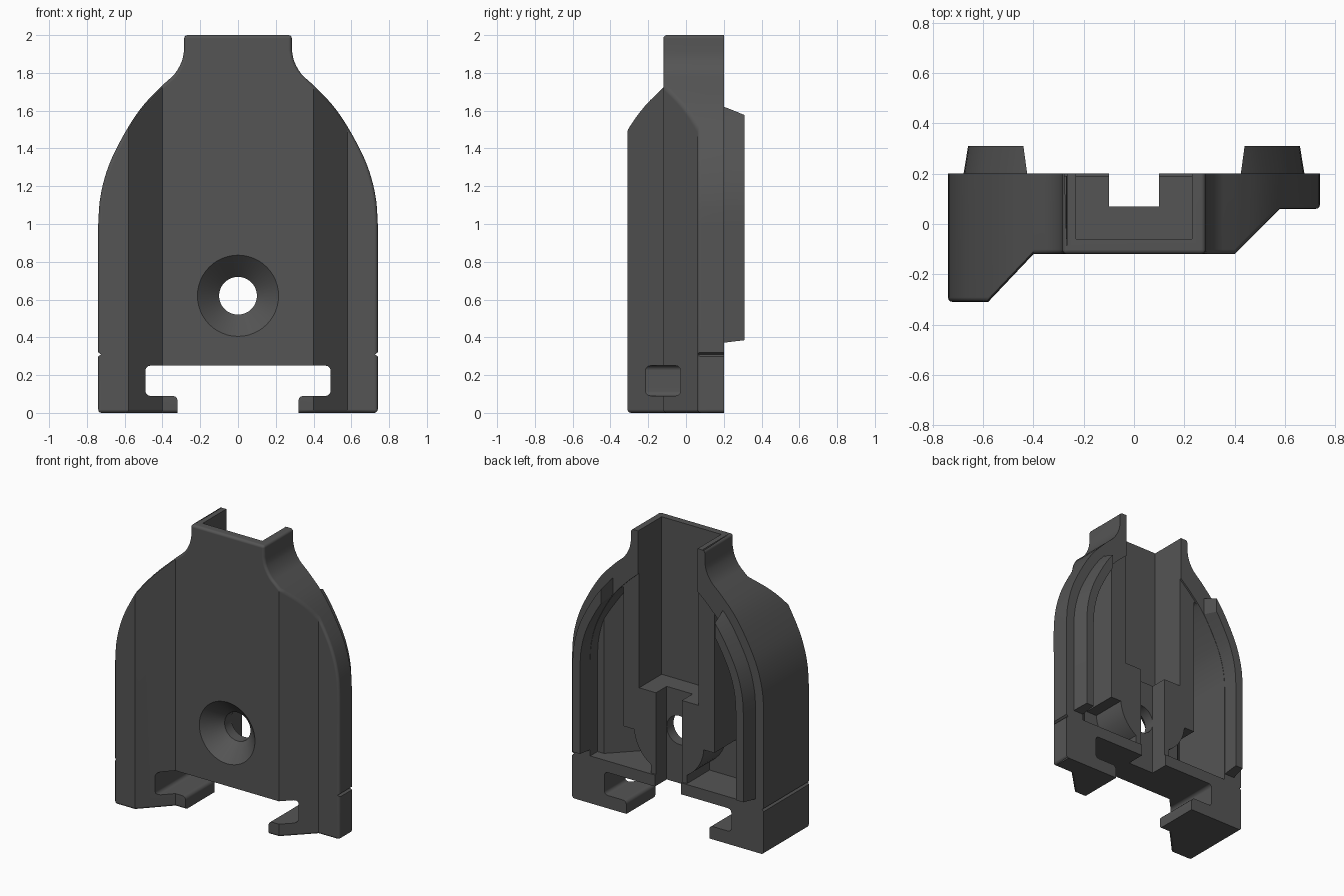
import bpy, bmesh, math
from mathutils import Vector

if "Cube" in bpy.data.objects:
    bpy.data.objects.remove(bpy.data.objects["Cube"])

dark = bpy.data.materials.new('dark_plastic')
dark.diffuse_color = (.09, .09, .09, 1)
dark.use_nodes = True
dark.node_tree.nodes["Principled BSDF"].inputs["Base Color"].default_value = dark.diffuse_color


def activate(ob):
    bpy.ops.object.select_all(action='DESELECT')
    bpy.context.view_layer.objects.active = ob
    ob.select_set(True)


def finish(name, bm):
    bmesh.ops.recalc_face_normals(bm, faces=bm.faces)
    me = bpy.data.meshes.new(name)
    bm.to_mesh(me)
    bm.free()
    me.materials.append(dark)
    ob = bpy.data.objects.new(name, me)
    bpy.context.collection.objects.link(ob)
    return ob


def prism(name, pts, axis, lo, hi):
    """Extrude a profile: axis 'y' takes (x, z) points, axis 'z' takes (x, y)."""
    bm = bmesh.new()
    vs = [bm.verts.new((a, lo, b) if axis == 'y' else (a, b, lo)) for a, b in pts]
    f = bm.faces.new(vs)
    ext = bmesh.ops.extrude_face_region(bm, geom=[f])['geom']
    d = Vector((0, hi - lo, 0)) if axis == 'y' else Vector((0, 0, hi - lo))
    bmesh.ops.translate(bm, vec=d, verts=[v for v in ext if isinstance(v, bmesh.types.BMVert)])
    return finish(name, bm)


def box(name, x0, x1, y0, y1, z0, z1):
    return prism(name, [(x0, y0), (x1, y0), (x1, y1), (x0, y1)], 'z', z0, z1)


def cone(name, r0, r1, y0, y1, z):
    """Round cutter along y."""
    bpy.ops.mesh.primitive_cone_add(vertices=48, radius1=r0, radius2=r1, depth=y1 - y0,
                                    location=(0, (y0 + y1) / 2, z), rotation=(-math.pi / 2, 0, 0))
    ob = bpy.context.object
    ob.name = name
    ob.data.materials.append(dark)
    return ob


def boolean(ob, tool, op='DIFFERENCE'):
    activate(ob)
    m = ob.modifiers.new('bool', 'BOOLEAN')
    m.operation, m.object, m.solver = op, tool, 'EXACT'
    bpy.ops.object.modifier_apply(modifier=m.name)
    bpy.data.objects.remove(tool)


def bevel(ob, width, seg=3, angle=50):
    """Merge tiny boolean edges, then round the sharp ones."""
    bm = bmesh.new()
    bm.from_mesh(ob.data)
    bmesh.ops.remove_doubles(bm, verts=bm.verts, dist=.008)
    bmesh.ops.dissolve_limit(bm, angle_limit=math.radians(.5), verts=bm.verts, edges=bm.edges)
    bm.to_mesh(ob.data)
    bm.free()
    activate(ob)
    m = ob.modifiers.new('bevel', 'BEVEL')
    m.width, m.segments, m.angle_limit = width, seg, math.radians(angle)
    m.use_clamp_overlap = False
    bpy.ops.object.modifier_apply(modifier=m.name)


def shade(ob):
    activate(ob)
    bpy.ops.object.shade_smooth_by_angle(angle=math.radians(32))
    m = ob.modifiers.new('flat_faces', 'WEIGHTED_NORMAL')
    m.keep_sharp = True


def smooth_path(keys, n=6):
    """Catmull-Rom through the key points."""
    P = [Vector(k) for k in keys]
    P = [2 * P[0] - P[1]] + P + [2 * P[-1] - P[-2]]
    out = []
    for a, b, c, d in zip(P, P[1:], P[2:], P[3:]):
        for i in range(n):
            t = i / n
            out.append(0.5 * (2 * b + (c - a) * t + (2 * a - 5 * b + 4 * c - d) * t * t
                              + (3 * b - a - 3 * c + d) * t ** 3))
    return out + [P[-2]]


def inset(path, dist):
    out = []
    for i, p in enumerate(path):
        t = (path[min(i + 1, len(path) - 1)] - path[max(i - 1, 0)]).normalized()
        out.append(p + Vector((-t.y, t.x)) * dist)
    return out


# Right half of the front outline
arch = smooth_path([(.74, 1.0), (.732, 1.12), (.707, 1.24), (.663, 1.36), (.58, 1.515),
                    (.50, 1.63), (.40, 1.735)], 4)
neck = smooth_path([(.40, 1.735), (.335, 1.795), (.298, 1.86), (.285, 1.92)], 3)[1:]
half = [Vector((.74, 0))] + arch + neck + [Vector((.285, 2))]
outline = [tuple(p) for p in half] + [(-p.x, p.y) for p in reversed(half)]

# Body: stepped front section cut to the arched outline
front = [(-.58, -.31), (-.40, -.12), (.40, -.12), (.58, .06)]
section = [(-.8, -.31)] + front + [(.8, .06), (.8, .4), (-.8, .4)]
body = prism('holder_body', outline, 'y', -.6, .35)
boolean(body, prism('section', section, 'z', -.1, 2.1), 'INTERSECT')
bevel(body, .018)
boolean(body, box('back_trim', -1, 1, .2, .6, -.1, 2.1))

# Side pockets with a slightly recessed face between them
base = [Vector((.74, .33))] + arch
inner = inset(base, .14)
inner[0] = Vector((.60, .33))
floor = [(-.8, -.25), (-.60, -.25), (-.42, -.06), (.37, -.06), (.55, .12), (.8, .12),
         (.8, .4), (-.8, .4)]
for s in (-1, 1):
    pts = [(0, .33)] + [(s * p.x, p.y) for p in inner] + [(s * .2, 1.725), (0, 1.725)]
    boolean(body, prism('recess', pts, 'y', .188, .4))
    edge = [p for p in inner if p.x > .36]
    pts = [(s * .35, .33)] + [(s * p.x, p.y) for p in edge] + [(s * .35, edge[-1].y + .01)]
    pocket = prism('pocket', pts, 'y', -.5, .4)
    boolean(pocket, prism('pocket_floor', floor, 'z', 0, 2), 'INTERSECT')
    boolean(body, pocket)
    # Lower pocket curving around the screw boss
    low = box('low_pocket', min(s * .14, s * .36), max(s * .14, s * .36), -.06, .4, .33, .60)
    boolean(low, cone('boss', .27, .27, -.5, .5, .62))
    boolean(body, low)
    # Small side groove
    boolean(body, prism('groove', [(s * .725, .31), (s * .76, .335), (s * .76, .285)],
                        'y', -.5, .4))

# Central channel and narrow slot below it
boolean(body, box('channel', -.23, .23, -.06, .4, .9, 2.1))
boolean(body, box('slot', -.10, .10, .07, .4, -.1, 1.0))

# Countersunk screw hole
boolean(body, cone('hole', .1, .1, -.5, .5, .62))
boolean(body, cone('countersink', .235, .1, -.14, -.005, .62))

# T-shaped opening at the bottom that leaves two hooks
tee = [(.32, -.1), (.32, .09), (.49, .09), (.49, .25)]
opening = prism('opening', tee + [(-x, z) for x, z in reversed(tee)], 'y', -.6, .6)
bevel(opening, .025)
boolean(body, opening)
shade(body)

# Raised curved ridges on the back, cut off upright at the top end
rail = [Vector((.74, .37)), Vector((.74, .70))] + arch
lines = [(inset(rail, d), y) for d, y in ((.138, .187), (.138, .31), (.08, .31), (.06, .187))]
for s, name in ((-1, 'ridge_left'), (1, 'ridge_right')):
    bm = bmesh.new()
    rings = [[bm.verts.new((s * l[i].x, y, l[i].y)) for l, y in lines]
             for i in range(len(rail))]
    for v in rings[0][1:3]:
        v.co.z = .385
    for a, b in zip(rings, rings[1:]):
        for k in range(4):
            bm.faces.new((a[k], a[(k + 1) % 4], b[(k + 1) % 4], b[k]))
    bm.faces.new(rings[0])
    bm.faces.new(rings[-1])
    bmesh.ops.bisect_plane(bm, geom=bm.verts[:] + bm.edges[:] + bm.faces[:],
                           plane_co=(s * .425, .2, 0), plane_no=(-s * .11, .015, 0),
                           clear_outer=True)
    bmesh.ops.holes_fill(bm, edges=[e for e in bm.edges if e.is_boundary], sides=0)
    shade(finish(name, bm))
